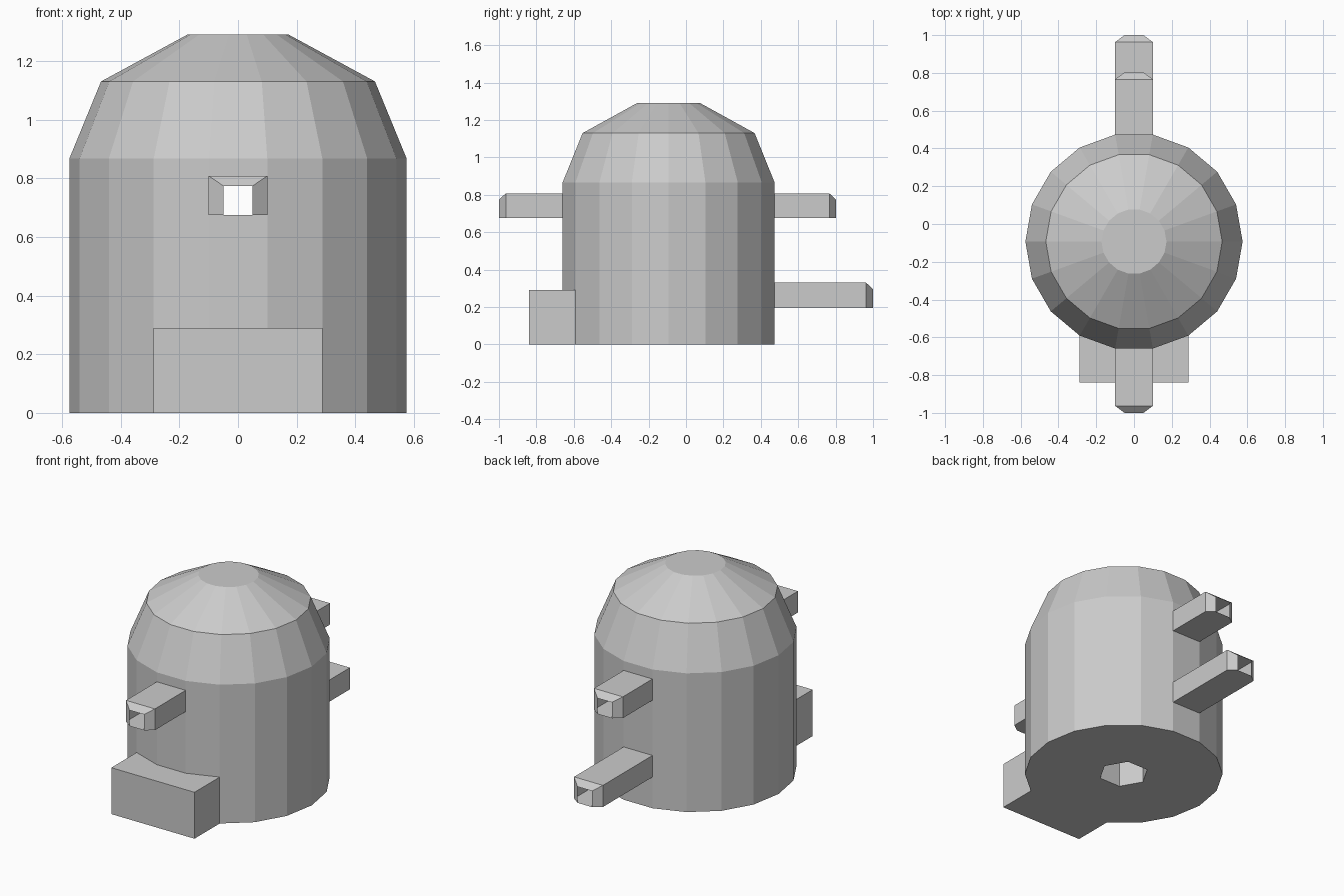
import bpy, bmesh, math

if "Cube" in bpy.data.objects:
    bpy.data.objects.remove(bpy.data.objects["Cube"])

SIDES, RADIUS, CY = 18, 0.575, -0.093


def rim(i, z, r=RADIUS, n=SIDES):
    a = 2 * math.pi * i / n
    return (r * math.cos(a), CY + r * math.sin(a), z)


def finish(name, faces, fix_normals=True):
    """Make an object from a list of polygons given as point lists."""
    bm = bmesh.new()
    for pts in faces:
        bm.faces.new([bm.verts.new(p) for p in pts])
    bmesh.ops.remove_doubles(bm, verts=bm.verts, dist=1e-4)
    if fix_normals:
        bmesh.ops.recalc_face_normals(bm, faces=bm.faces)
    mesh = bpy.data.meshes.new(name)
    bm.to_mesh(mesh)
    bm.free()
    obj = bpy.data.objects.new(name, mesh)
    bpy.context.collection.objects.link(obj)
    return obj


# Hollow domed body: (radius, z) profile, with openings left for the attached parts
profile = [(RADIUS, z) for z in (0, 0.195, 0.29, 0.33, 0.675, 0.808, 0.867)]
profile += [(0.467, 1.13), (0.172, 1.29)]
openings = {(12, 0), (13, 0), (14, 0), (12, 1), (13, 1), (14, 1),   # front block
            (13, 4), (4, 4), (4, 1), (4, 2)}                        # spouts
body = []
for k in range(len(profile) - 1):
    (r0, z0), (r1, z1) = profile[k], profile[k + 1]
    for i in range(SIDES):
        if (i, k) not in openings:
            body.append([rim(i, z0, r0), rim(i + 1, z0, r0),
                         rim(i + 1, z1, r1), rim(i, z1, r1)])
body.append([rim(i, 1.29, 0.172) for i in range(SIDES)])

# Floor with a six-sided socket in the middle
HEX, DEPTH = 0.145, 0.3
for j in range(6):
    h0, h1 = rim(j, 0, HEX, 6), rim(j + 1, 0, HEX, 6)
    body.append([h0, h1] + [rim(i, 0) for i in range(3 * j + 3, 3 * j - 1, -1)])
    body.append([h0, rim(j, DEPTH, HEX, 6), rim(j + 1, DEPTH, HEX, 6), h1])
body.append([rim(j, DEPTH, HEX, 6) for j in range(5, -1, -1)])
finish("body", body, fix_normals=False)


# Open-ended spouts with a tapered tip
def spout(name, y_body, y_tip, z0, z1):
    d = math.copysign(0.037, y_tip)
    hw = rim(4, 0)[0]

    def ring(y, w, top):
        return [(-w, y, z0), (w, y, z0), (w, y, top), (-w, y, top)]

    rings = [ring(y_body, hw, z1), ring(y_tip - d, hw, z1),
             ring(y_tip, 0.05, z1 - 0.034)]
    finish(name, [[a[i], a[(i + 1) % 4], b[(i + 1) % 4], b[i]]
                  for a, b in zip(rings, rings[1:]) for i in range(4)])


front_y, back_y = rim(13, 0)[1], rim(4, 0)[1]
spout("front_spout", front_y, -1.0, 0.675, 0.808)
spout("upper_back_spout", back_y, 0.803, 0.675, 0.808)
spout("lower_back_spout", back_y, 1.0, 0.195, 0.33)

# Front block, its back following the curve of the body
BY, BZ = -0.84, 0.29


def outline(z):
    arc = [rim(i, z) for i in range(12, 16)]
    return arc + [(arc[-1][0], BY, z), (arc[0][0], BY, z)]


low, high = outline(0), outline(BZ)
finish("front_block", [low[::-1], high] +
       [[low[i], low[(i + 1) % 6], high[(i + 1) % 6], high[i]] for i in (3, 4, 5)])
